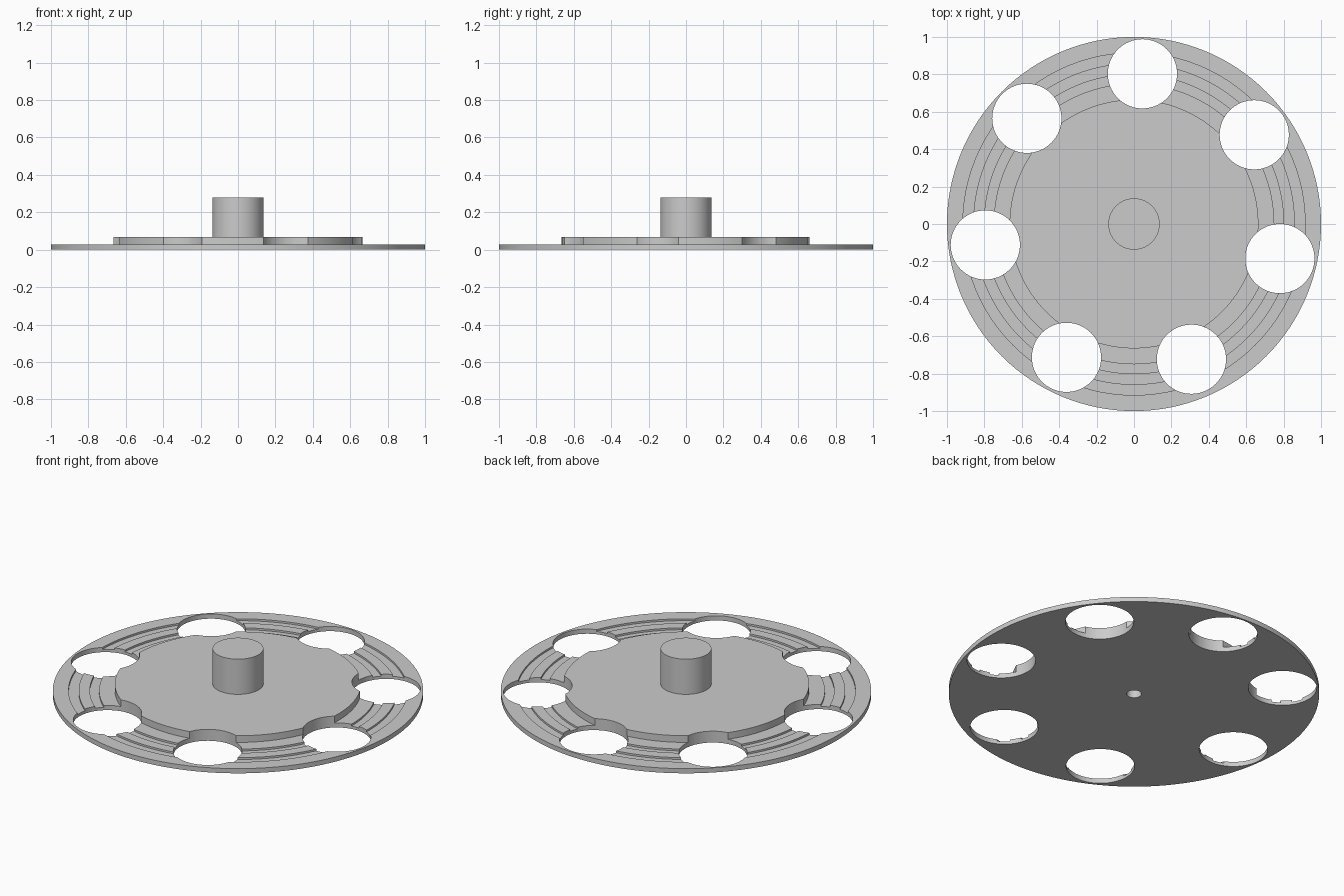
import bpy, bmesh, math

cube = bpy.data.objects.get("Cube")
if cube:
    bpy.data.objects.remove(cube, do_unlink=True)

grey = bpy.data.materials.new("plain_grey")
grey.use_nodes = True
grey.diffuse_color = (0.6, 0.6, 0.6, 1)
grey.node_tree.nodes["Principled BSDF"].inputs["Base Color"].default_value = (0.6, 0.6, 0.6, 1)


def lathe(name, profile, segments=128):
    """Spin a closed (radius, height) profile around z."""
    bm = bmesh.new()
    verts = [bm.verts.new((r, 0, z)) for r, z in profile]
    edges = [bm.edges.new(pair) for pair in zip(verts, verts[1:])]
    bmesh.ops.spin(bm, geom=verts + edges, axis=(0, 0, 1), cent=(0, 0, 0),
                   angle=math.tau, steps=segments, use_duplicate=False)
    bmesh.ops.remove_doubles(bm, verts=bm.verts, dist=1e-4)
    bmesh.ops.recalc_face_normals(bm, faces=bm.faces)
    mesh = bpy.data.meshes.new(name)
    bm.to_mesh(mesh)
    bm.free()
    mesh.materials.append(grey)
    obj = bpy.data.objects.new(name, mesh)
    bpy.context.collection.objects.link(obj)
    return obj


# Disc: blind bore, flat base, grooved rim, raised plate and centre post
RIM, PLATE, POST, GROOVE = 0.028, 0.068, 0.278, 0.017
profile = [(0, 0.2), (0.04, 0.2), (0.04, 0), (1, 0), (1, RIM)]
for outer, inner in ((0.915, 0.86), (0.80, 0.75)):
    profile += [(outer, RIM), (outer, GROOVE), (inner, GROOVE), (inner, RIM)]
profile += [(0.665, RIM), (0.665, PLATE), (0.137, PLATE), (0.137, POST), (0, POST)]
disc = lathe("carrier_disc", profile)

# Seven slightly unevenly spaced round holes
centres = [(0.045, 0.803), (0.643, 0.477), (0.78, -0.185), (0.307, -0.723),
           (-0.361, -0.713), (-0.795, -0.112), (-0.573, 0.565)]
for i, (x, y) in enumerate(centres):
    cutter = lathe(f"hole_cutter_{i + 1}", [(0, -0.1), (0.185, -0.1), (0.185, 0.2), (0, 0.2)], 64)
    cutter.location = (x, y, 0)
    cutter.hide_render = True
    cutter.hide_set(True)
    cut = disc.modifiers.new(f"hole_{i + 1}", "BOOLEAN")
    cut.operation = "DIFFERENCE"
    cut.solver = "EXACT"
    cut.object = cutter

# Bake the holes, drop the cutters and shade the round walls smooth
bpy.context.view_layer.update()
baked = bpy.data.meshes.new_from_object(disc.evaluated_get(bpy.context.evaluated_depsgraph_get()))
disc.modifiers.clear()
disc.data = baked
for obj in [o for o in bpy.data.objects if o.name.startswith("hole_cutter")]:
    bpy.data.objects.remove(obj, do_unlink=True)
bpy.ops.object.select_all(action="DESELECT")
disc.select_set(True)
bpy.context.view_layer.objects.active = disc
bpy.ops.object.shade_smooth_by_angle(angle=math.radians(30))
